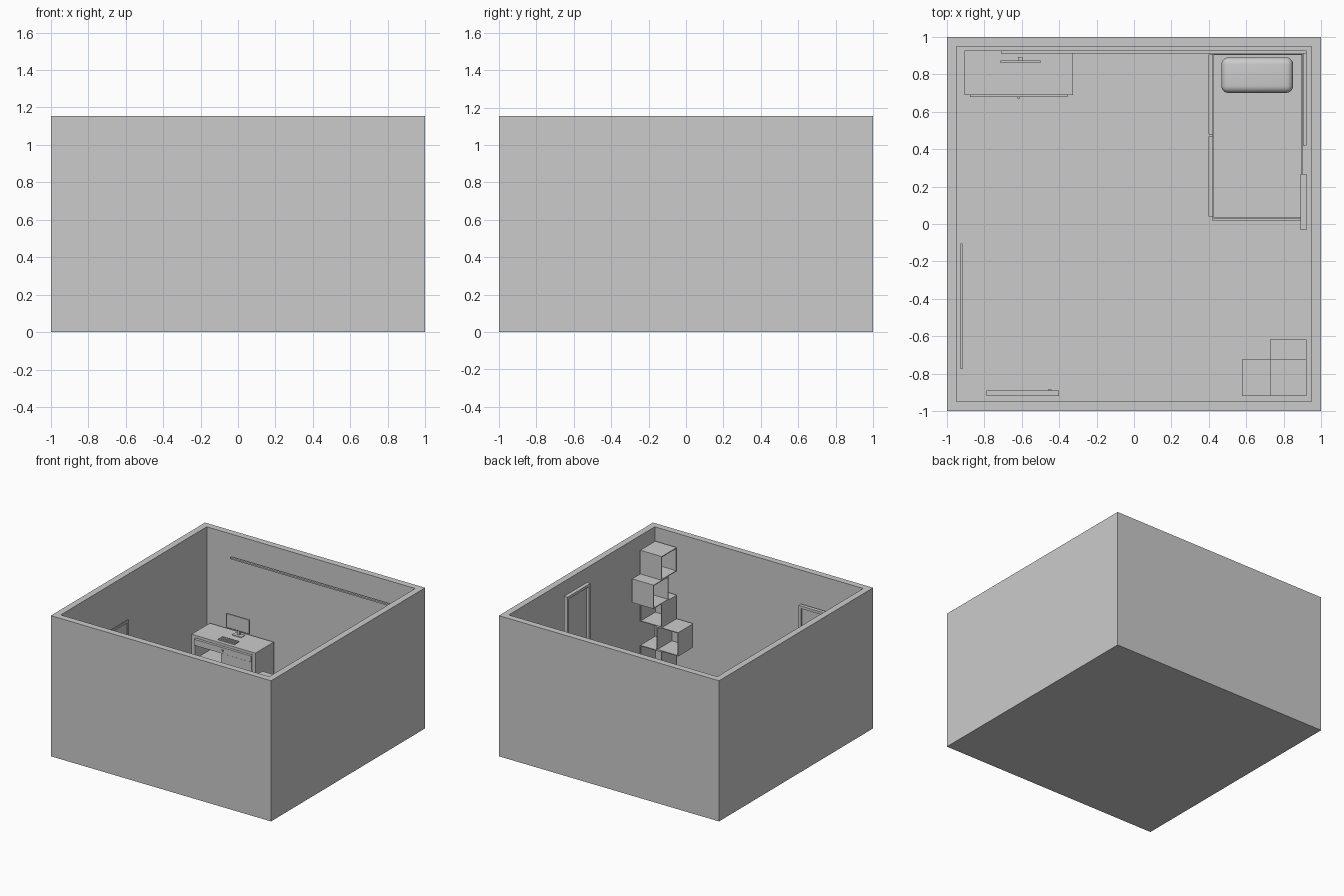
import bpy, bmesh
from mathutils import Vector

cube = bpy.data.objects.get("Cube")
if cube:
    bpy.data.objects.remove(cube, do_unlink=True)

# One plain grey covers everything
grey = bpy.data.materials.new("plain_grey")
grey.use_nodes = True
grey.diffuse_color = (0.6, 0.6, 0.6, 1)
grey.node_tree.nodes["Principled BSDF"].inputs["Base Color"].default_value = (0.6, 0.6, 0.6, 1)

FLOOR = 0.03
LEFT, RIGHT, FRONT, BACK = -0.927, 0.922, -0.918, 0.928


def finish(name, bm):
    mesh = bpy.data.meshes.new(name)
    bm.to_mesh(mesh)
    bm.free()
    obj = bpy.data.objects.new(name, mesh)
    bpy.context.collection.objects.link(obj)
    mesh.materials.append(grey)
    return obj


def box_mesh(x, y, z):
    """Box from three (low, high) ranges."""
    bm = bmesh.new()
    bmesh.ops.create_cube(bm, size=1)
    for v in bm.verts:
        v.co = [r[0] if c < 0 else r[1] for c, r in zip(v.co, (x, y, z))]
    return bm


def box(name, x, y, z):
    return finish(name, box_mesh(x, y, z))


def recessed(name, x, y, z, direction, rim, depth):
    """Box whose face in one direction is sunk inside a rim."""
    bm = box_mesh(x, y, z)
    bm.normal_update()
    way = Vector(direction)
    face = max(bm.faces, key=lambda f: f.normal.dot(way))
    bmesh.ops.inset_region(bm, faces=[face], thickness=rim)
    top = bmesh.ops.extrude_discrete_faces(bm, faces=[face])["faces"][0]
    bmesh.ops.translate(bm, verts=top.verts, vec=-way * depth)
    return finish(name, bm)


# Room shell: open-topped block with thick walls
recessed("room_shell", (-1, 1), (-1, 1), (0, 1.155), (0, 0, 1), 0.075, 1.155 - FLOOR)

# Rug
box("rug", (-0.62, 0.62), (-0.65, 0.595), (FLOOR, FLOOR + 0.008))

# Corner shelf: stacked open cubes, each with its offset and open side
SIZE = 0.195
corner = Vector((RIGHT - SIZE, FRONT, 0.08))
steps = [((-0.15 * (i == 1), 0.105 * (i == 3), i * SIZE),
          (-1, 0, 0) if i > 2 else (0, 1, 0)) for i in range(5)]
for i, (shift, opening) in enumerate(steps):
    low = corner + Vector(shift)
    ranges = [(c, c + SIZE) for c in low]
    recessed(f"shelf_cube_{i + 1}", *ranges, opening, 0.01, SIZE - 0.01)

# Door on the front wall
recessed("door", (-0.787, -0.4), (FRONT, -0.888), (FLOOR, 0.893), (0, 1, 0), 0.03, 0.018)
box("door_handle", (-0.46, -0.44), (-0.908, -0.883), (0.44, 0.46))

# Window on the side wall and tall mirror opposite
recessed("window", (LEFT, -0.917), (-0.775, -0.105), (0.35, 0.8), (1, 0, 0), 0.025, 0.007)
recessed("mirror", (0.89, RIGHT), (-0.032, 0.267), (0.33, 1.055), (-1, 0, 0), 0.03, 0.02)

# Rail along the back wall
box("wall_rail", (-0.71, RIGHT), (0.91, BACK), (0.968, 0.98))

# Desk: top, sides, drawer, cupboard and shelf
DESK = (-0.906, -0.325)
box("desk_top", DESK, (0.69, BACK), (0.36, 0.382))
for name, x in (("desk_left_side", DESK[0]), ("desk_right_side", DESK[1] - 0.03)):
    box(name, (x, x + 0.03), (0.69, BACK), (FLOOR, 0.36))
box("desk_drawer", (-0.875, -0.355), (0.677, 0.9), (0.305, 0.355))
box("desk_cupboard", (-0.636, -0.357), (0.685, 0.915), (0.045, 0.3))
box("desk_shelf", (-0.876, -0.636), (0.7, 0.915), (0.17, 0.185))
box("desk_back", (-0.876, -0.355), (0.915, BACK), (FLOOR, 0.36))
box("drawer_knob", (-0.622, -0.608), (0.67, 0.677), (0.325, 0.337))

# Monitor with its stand
recessed("monitor", (-0.713, -0.5), (0.86, 0.872), (0.425, 0.54), (0, -1, 0), 0.004, 0.002)
box("monitor_post", (-0.62, -0.596), (0.872, 0.892), (0.382, 0.48))
box("monitor_base", (-0.65, -0.566), (0.85, 0.9), (0.382, 0.387))

# Keyboard with rows of keys
box("keyboard", (-0.687, -0.537), (0.72, 0.78), (0.382, 0.39))
for row in range(3):
    y = 0.727 + row * 0.017
    for key in range(8):
        x = -0.682 + key * 0.0178
        box(f"key_{row + 1}_{key + 1}", (x, x + 0.014), (y, y + 0.012), (0.39, 0.393))

# Bed: base, foot board, drawers and mattress
box("bed_base", (0.42, 0.9), (0.03, 0.908), (FLOOR, 0.19))
box("bed_foot", (0.42, 0.9), (0.015, 0.03), (FLOOR, 0.21))
box("mattress", (0.425, 0.897), (0.035, 0.905), (0.19, 0.265))
for i, y in enumerate((0.04, 0.478)):
    box(f"bed_drawer_{i + 1}", (0.397, 0.42), (y, y + 0.428), (0.05, 0.18))

# Padded panels behind the bed
box("back_wall_panel", (0.7, RIGHT), (0.912, BACK), (0.2, 0.45))
box("side_wall_panel", (0.903, RIGHT), (0.42, 0.912), (0.2, 0.45))

# Pillow: rounded block
pillow = box("pillow", (0.467, 0.85), (0.7, 0.89), (0.262, 0.345))
bevel = pillow.modifiers.new("round", 'BEVEL')
bevel.width = 0.038
bevel.segments = 5
pillow.data.shade_smooth()
